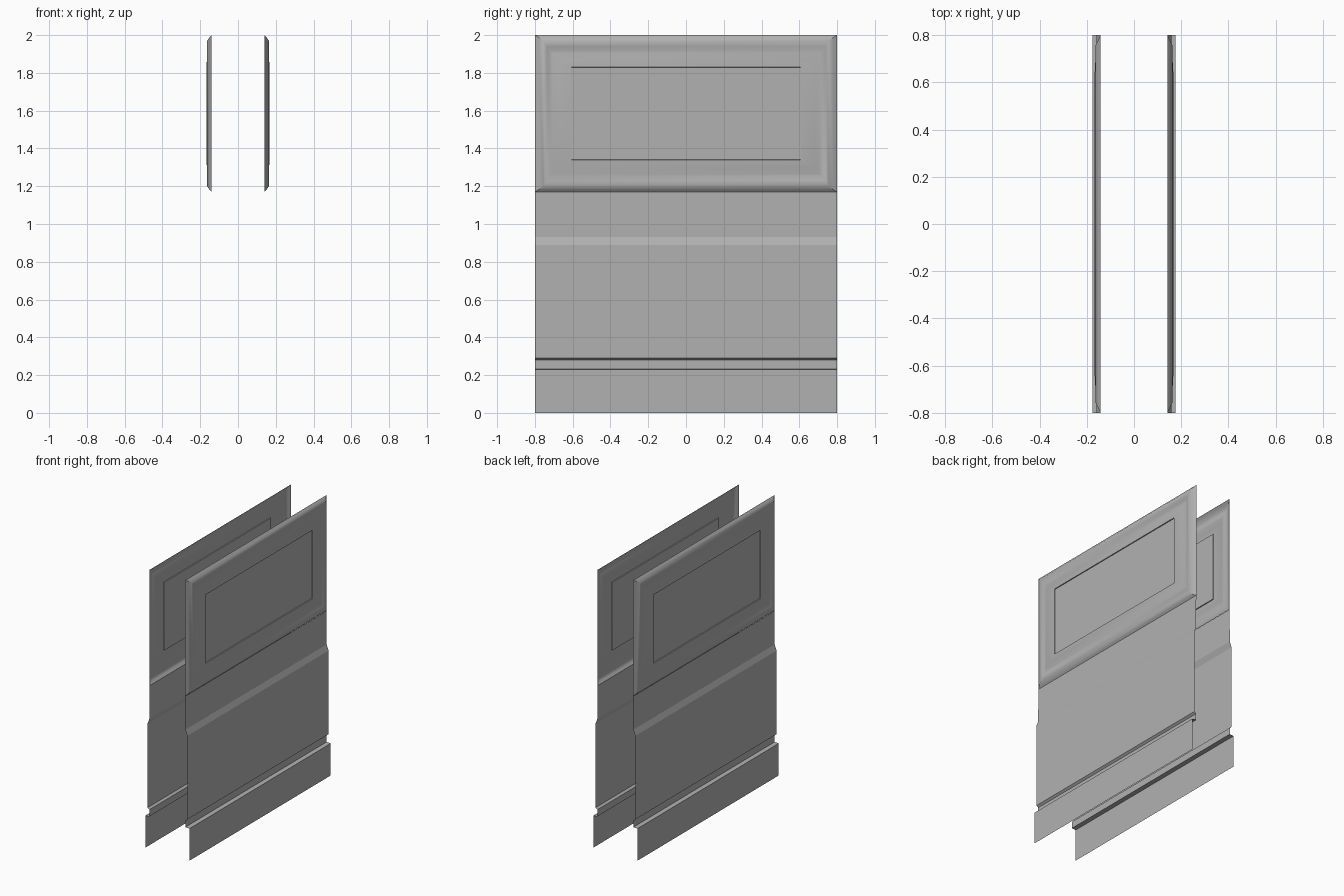
import bpy

if "Cube" in bpy.data.objects:
    bpy.data.objects.remove(bpy.data.objects["Cube"])

HALF = 0.8            # half length along y
TOP, SILL = 2.0, 1.17  # window panel limits

grey = bpy.data.materials.new("grey")
grey.diffuse_color = (0.44, 0.44, 0.44, 1)
grey.use_nodes = True
grey.node_tree.nodes["Principled BSDF"].inputs["Base Color"].default_value = grey.diffuse_color


def make_sheet(name, verts, faces, angle):
    """Open sheet on the +x side, mirrored to -x."""
    me = bpy.data.meshes.new(name)
    me.from_pydata(verts, [], faces)
    me.materials.append(grey)
    ob = bpy.data.objects.new(name, me)
    bpy.context.collection.objects.link(ob)
    mirror = ob.modifiers.new("mirror", 'MIRROR')
    mirror.use_axis[0] = True
    mirror.use_mirror_merge = False
    bpy.context.view_layer.objects.active = ob
    bpy.ops.object.select_all(action='DESELECT')
    ob.select_set(True)
    bpy.ops.object.shade_smooth_by_angle(angle=angle)
    return ob


def extrude_profile(name, profile):
    """Sweep an (x, z) profile along y."""
    verts = [(x, y, z) for x, z in profile for y in (-HALF, HALF)]
    faces = [(2*i, 2*i + 1, 2*i + 3, 2*i + 2) for i in range(len(profile) - 1)]
    return make_sheet(name, verts, faces, 0.1)


# lower wall: skirt, ledge, recess, lower panel, waist slope, upper band
extrude_profile("lower_wall", [
    (0.175, 0), (0.175, 0.23), (0.143, 0.232), (0.143, 0.28),
    (0.158, 0.291), (0.158, 0.89), (0.143, 0.93), (0.142, SILL)])

# window panel: nested rectangles as (y inset, z inset, x)
rings = [(0, 0, 0.141), (0.02, 0.012, 0.151), (0.045, 0.03, 0.163),
         (0.055, 0.05, 0.164), (0.065, 0.06, 0.161), (0.08, 0.085, 0.156),
         (0.09, 0.095, 0.157), (0.115, 0.13, 0.164),
         (0.185, 0.165, 0.168), (0.194, 0.17, 0.168), (0.195, 0.171, 0.162)]
verts, faces = [], []
for iy, iz, x in rings:
    y, lo, hi = HALF - iy, SILL + iz, TOP - iz
    verts += [(x, -y, lo), (x, y, lo), (x, y, hi), (x, -y, hi)]
for r in range(len(rings) - 1):
    a, b = 4*r, 4*r + 4
    for k in range(4):
        n = (k + 1) % 4
        faces.append((a + k, a + n, b + n, b + k))
last = 4*(len(rings) - 1)
faces.append((last, last + 1, last + 2, last + 3))
make_sheet("window_panel", verts, faces, 0.6)
